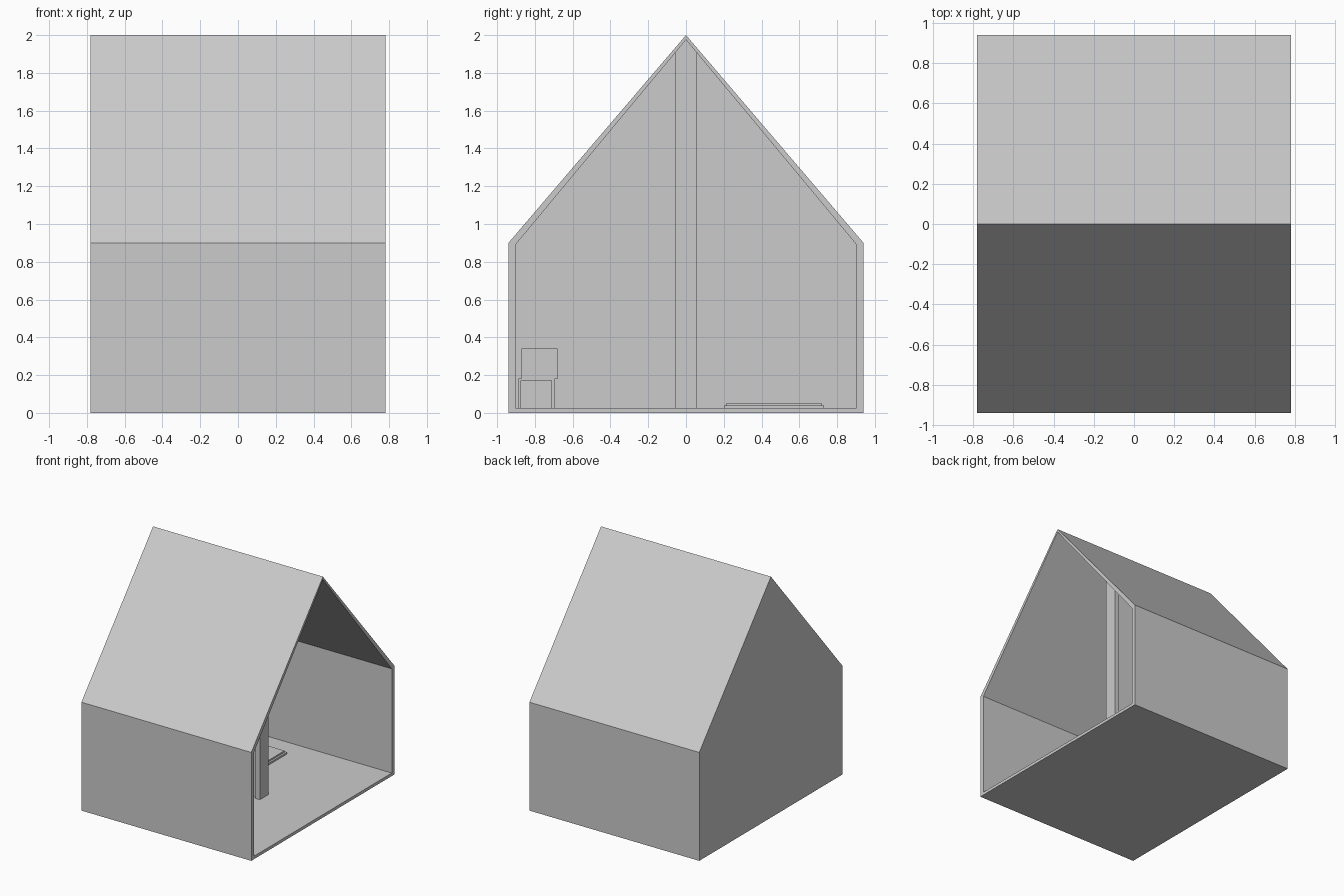
import bpy
import bmesh

if "Cube" in bpy.data.objects:
    bpy.data.objects.remove(bpy.data.objects["Cube"])


def loft(name, rings):
    """Closed solid through rings of (x, [(y, z), ...]), capped at both ends."""
    bm = bmesh.new()
    loops = [[bm.verts.new((x, y, z)) for y, z in prof] for x, prof in rings]
    n = len(loops[0])
    for a, b in zip(loops, loops[1:]):
        for i in range(n):
            j = (i + 1) % n
            bm.faces.new((a[i], a[j], b[j], b[i]))
    bm.faces.new(loops[0])
    bm.faces.new(loops[-1])
    bmesh.ops.recalc_face_normals(bm, faces=bm.faces)
    me = bpy.data.meshes.new(name)
    bm.to_mesh(me)
    bm.free()
    ob = bpy.data.objects.new(name, me)
    bpy.context.collection.objects.link(ob)
    return ob


def gable(half, base, eave, peak):
    return [(-half, base), (half, base), (half, eave), (0, peak), (-half, eave)]


def box(name, x0, x1, y0, y1, z0, z1):
    prof = [(y0, z0), (y1, z0), (y1, z1), (y0, z1)]
    return loft(name, [(x0, prof), (x1, prof)])


FLOOR = 0.025
outer = gable(0.94, 0, 0.9, 2.0)
inner = gable(0.903, FLOOR, 0.89, 1.975)


def roof_z(y):
    return 1.975 - abs(y) * (1.975 - 0.89) / 0.903


# House shell, open on the +x end
loft("house_shell", [(-0.78, outer), (0.78, outer), (0.78, inner), (-0.75, inner)])

# Dividing wall with its wider end post, both cut to the roof slope
for name, x0, x1, h in (("dividing_wall", -0.75, 0.20, 0.04),
                        ("end_post", 0.20, 0.24, 0.055)):
    prof = gable(h, FLOOR, roof_z(h), roof_z(0))
    loft(name, [(x0, prof), (x1, prof)])

# Low bed: base and mattress
box("bed_base", -0.72, -0.06, 0.20, 0.73, FLOOR, 0.04)
box("mattress", -0.705, -0.075, 0.215, 0.718, 0.04, 0.053)

# Cabinet on four legs against the front wall
cx, hw = -0.33, 0.14
box("cabinet_body", cx - hw, cx + hw, -0.87, -0.72, 0.18, 0.34)
for side, x in (("left", cx - hw), ("right", cx + hw - 0.015)):
    box(f"rear_leg_{side}", x, x + 0.015, -0.888, -0.873, FLOOR, 0.18)
    box(f"front_leg_{side}", x, x + 0.015, -0.712, -0.695, FLOOR, 0.18)
box("stand_top", cx - hw, cx + hw, -0.888, -0.695, 0.172, 0.182)

# Raised frame and recessed panel on the cabinet front
for name, z0, z1 in (("frame_bottom", 0.18, 0.195), ("frame_top", 0.325, 0.34)):
    box(name, cx - hw, cx + hw, -0.72, -0.68, z0, z1)
for name, x in (("frame_left", cx - hw), ("frame_right", cx + hw - 0.015)):
    box(name, x, x + 0.015, -0.72, -0.68, 0.195, 0.325)
box("front_panel", cx - hw + 0.015, cx + hw - 0.015, -0.72, -0.70, 0.195, 0.325)
